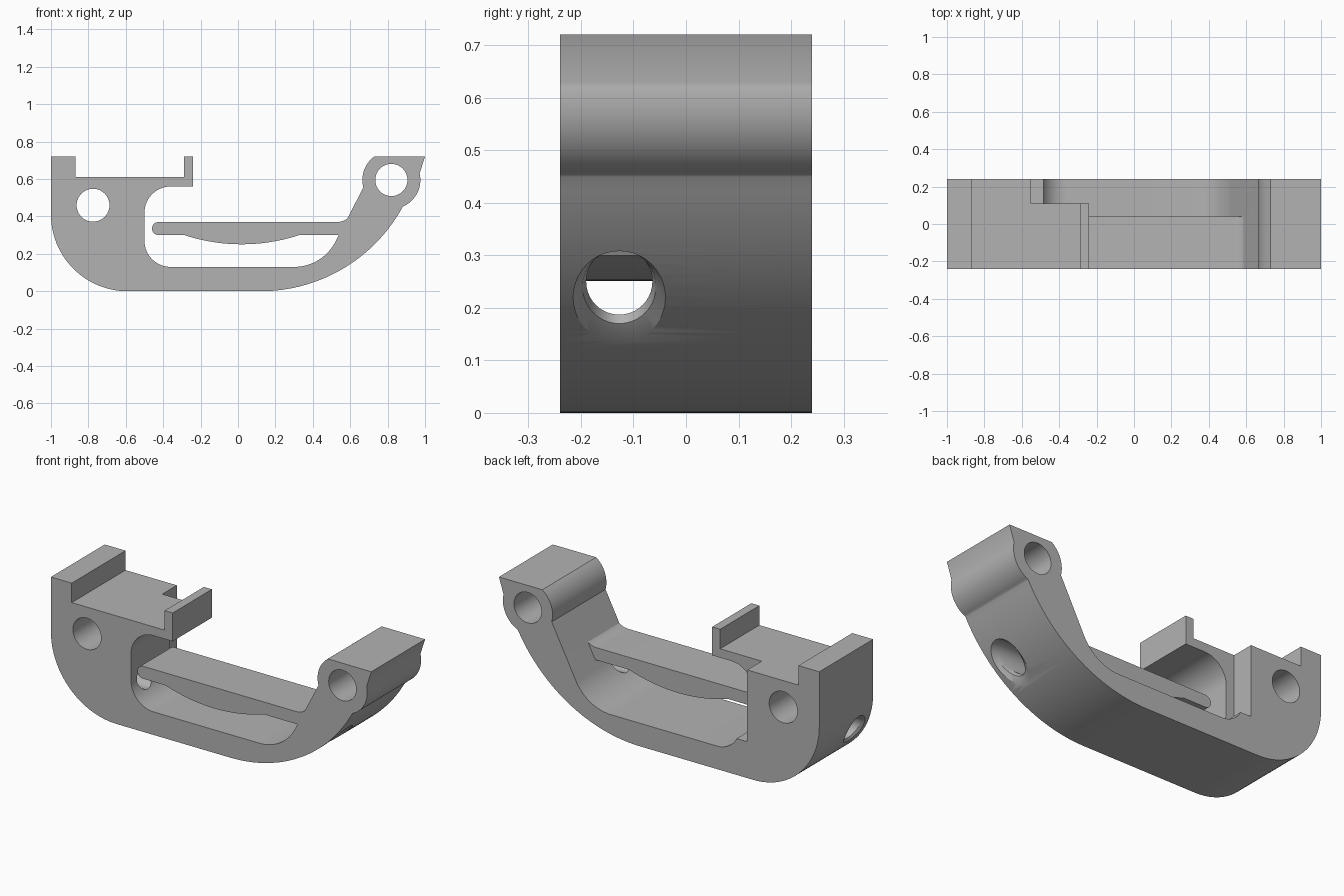
import bpy, bmesh
from math import sin, cos, pi, radians, sqrt

if "Cube" in bpy.data.objects:
    bpy.data.objects.remove(bpy.data.objects["Cube"])

grey = bpy.data.materials.new("plain grey")
grey.use_nodes = True
COLOUR = (0.45, 0.45, 0.45, 1)
grey.diffuse_color = COLOUR
grey.node_tree.nodes["Principled BSDF"].inputs["Base Color"].default_value = COLOUR
HALF = 0.24


def arc(cx, cz, r, start, end, n=20):
    steps = [radians(start + (end - start) * i / n) for i in range(n + 1)]
    return [(cx + r * cos(a), cz + r * sin(a)) for a in steps]


def make(name, bm):
    bmesh.ops.recalc_face_normals(bm, faces=bm.faces)
    mesh = bpy.data.meshes.new(name)
    bm.to_mesh(mesh)
    bm.free()
    mesh.materials.append(grey)
    ob = bpy.data.objects.new(name, mesh)
    bpy.context.collection.objects.link(ob)
    return ob


def loft(name, rings):
    """Closed solid through rings of equal length."""
    bm = bmesh.new()
    loops = [[bm.verts.new(p) for p in ring] for ring in rings]
    n = len(loops[0])
    for a, b in zip(loops, loops[1:]):
        for i in range(n):
            j = (i + 1) % n
            bm.faces.new((a[i], a[j], b[j], b[i]))
    bm.faces.new(loops[0])
    bm.faces.new(loops[-1])
    return make(name, bm)


def extrude(name, profile, y0, y1):
    return loft(name, [[(x, y, z) for x, z in profile] for y in (y0, y1)])


def select(ob):
    bpy.ops.object.select_all(action="DESELECT")
    ob.select_set(True)
    bpy.context.view_layer.objects.active = ob


def cut(target, cutter):
    cutter.hide_render = True
    mod = target.modifiers.new("cut", "BOOLEAN")
    mod.operation, mod.solver, mod.object = "DIFFERENCE", "EXACT", cutter
    select(target)
    bpy.ops.object.modifier_apply(modifier=mod.name)
    bpy.data.objects.remove(cutter)


# Frame: open curved body with clip shelf at left and hinge boss at right
R_LEFT, R_RIGHT = 0.41, 0.867
frame = extrude("frame", (
    [(-1, 0.72)]
    + arc(R_LEFT - 1, R_LEFT, R_LEFT, 180, 270, 28)
    + arc(0.12, R_RIGHT, R_RIGHT, -90, -28.8, 32)
    + arc(0.82, 0.595, 0.155, -66, 13)
    + [(1, 0.72)]
    + arc(0.82, 0.595, 0.155, 126, 195)
    + arc(0.30, 0.378, 0.248, -28.3, -90)
    + arc(-0.36, 0.27, 0.14, 270, 180)
    + arc(-0.36, 0.42, 0.14, 180, 90)
    + [(-0.24, 0.56), (-0.24, 0.72), (-0.29, 0.72), (-0.29, 0.61),
       (-0.87, 0.61), (-0.87, 0.72)]), -HALF, HALF)

# Pin holes running front to back
for x, z, r in ((-0.775, 0.46, 0.088), (0.82, 0.595, 0.086)):
    cut(frame, extrude("pin_hole_cutter", arc(x, z, r, 0, 351, 39), -1, 1))

# Notch behind the shelf
cut(frame, extrude("notch_cutter",
                   [(-0.55, 0.205), (-0.2, 0.205), (-0.2, 1), (-0.55, 1)], 0.11, 1))


# Lengthwise bore with flared mouths that follow the curved ends
def left_surface(z):
    return R_LEFT - 1 - sqrt(R_LEFT ** 2 - (R_LEFT - z) ** 2)


def right_surface(z):
    return 0.12 + sqrt(R_RIGHT ** 2 - (R_RIGHT - z) ** 2)


def mouth_ring(surface, side, zc, r, depth):
    return [(surface(z) - side * depth, y, z) for y, z in arc(-0.127, zc, r, 0, 351, 39)]


left = [mouth_ring(left_surface, -1, zc, r, d) for zc, r, d in
        ((0.24, 0.10, -0.03), (0.245, 0.08, 0), (0.25, 0.068, 0.015), (0.25, 0.063, 0.04))]
right = [mouth_ring(right_surface, 1, zc, r, d) for zc, r, d in
         ((0.25, 0.063, 0.06), (0.24, 0.07, 0.025), (0.22, 0.088, 0), (0.21, 0.10, -0.03))]
cut(frame, loft("bore_cutter", left + right))

# Spring beam: rounded tip, bowed underside, filleted root
beam = extrude("spring_beam", (
    arc(-0.425, 0.335, 0.035, 90, 270, 16)
    + arc(0.02, 1.236, 0.985, -108.2, -71.8, 24)
    + [(0.545, 0.30), (0.61, 0.42)]
    + arc(0.53, 0.46, 0.09, -28, -90, 10)), -HALF, 0.04)

for ob in (frame, beam):
    select(ob)
    bpy.ops.object.shade_smooth_by_angle(angle=radians(30))
